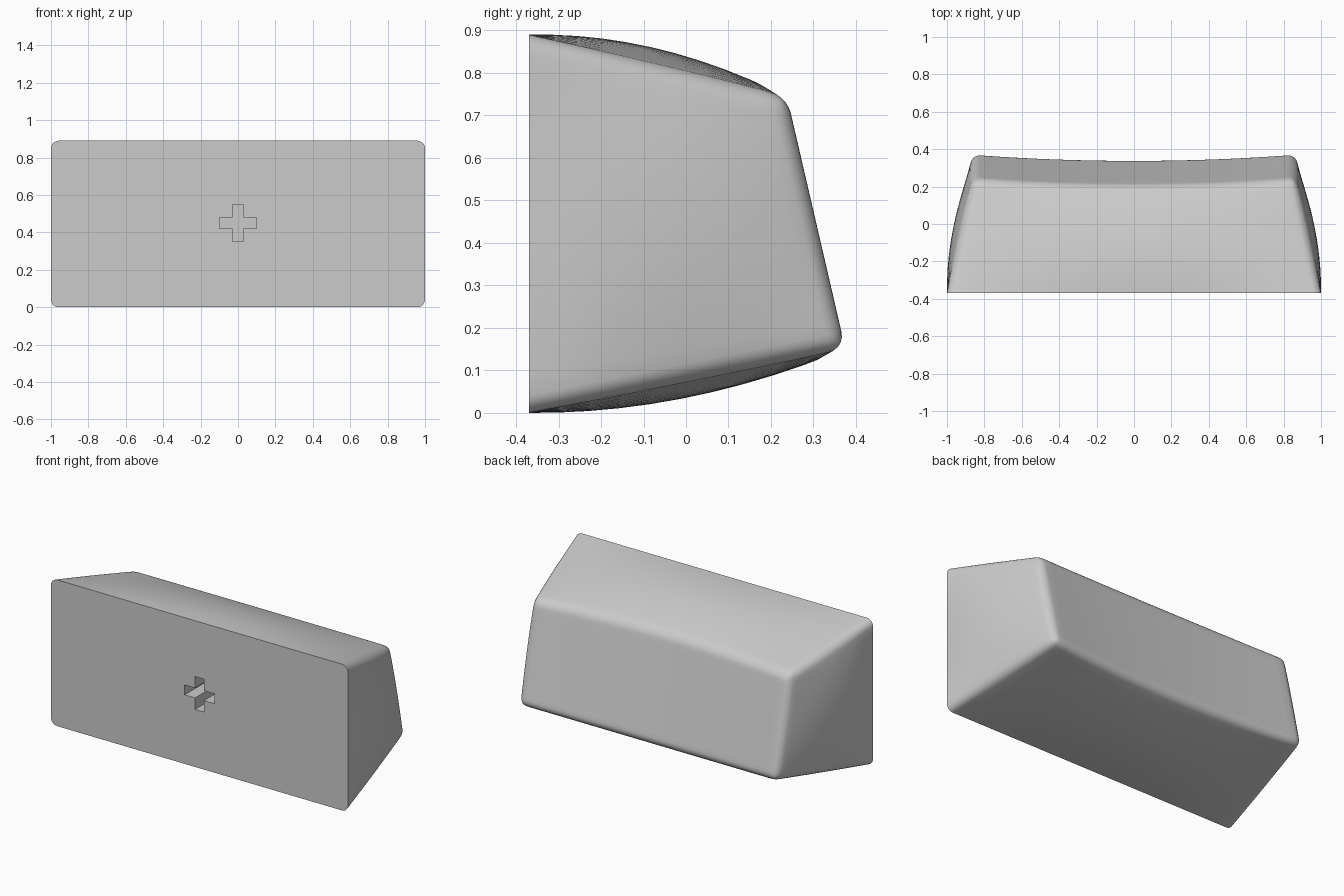
import bpy
import bmesh
from mathutils import Vector

cube = bpy.data.objects.get("Cube")
if cube:
    bpy.data.objects.remove(cube, do_unlink=True)

FRONT, HEIGHT, MID = -0.37, 0.89, 0.445
NX, NZ, NT = 20, 10, 10          # divisions across, up and deep
BOW = 0.036                      # swell of the four side walls

grey = bpy.data.materials.new("light grey plastic")
grey.use_nodes = True
colour = (0.6, 0.6, 0.6, 1)
grey.diffuse_color = colour
grey.node_tree.nodes["Principled BSDF"].inputs["Base Color"].default_value = colour


def make_object(name, bm):
    bmesh.ops.recalc_face_normals(bm, faces=bm.faces)
    mesh = bpy.data.meshes.new(name)
    bm.to_mesh(mesh)
    bm.free()
    obj = bpy.data.objects.new(name, mesh)
    bpy.context.collection.objects.link(obj)
    return obj


def mix(a, b, t):
    return a + (b - a) * t


def back_point(u, v):
    """Slanted, dished rear face; u and v run from -1 to 1."""
    k = (v + 1) / 2
    dish = 1 - u * u
    return Vector((0.865 * u, mix(0.378, 0.24, k) - 0.033 * dish,
                   mix(0.152, 0.745, k) + 0.014 * v * dish))


def wall_point(u, v, t):
    """Straight loft from front to back, swollen between the corners."""
    p = mix(Vector((u, FRONT, MID + MID * v)), back_point(u, v), t)
    swell = 4 * BOW * t * (1 - t)
    if abs(u) == 1:
        p.x += u * swell * (1 - v * v)
    if abs(v) == 1:
        p.z += v * swell * (1 - u * u)
    return p


# Keycap body: front plate, lofted walls and a gridded rear face
bm = bmesh.new()
us = [-1 + 2 * i / NX for i in range(NX + 1)]
vs = [-1 + 2 * j / NZ for j in range(NZ + 1)]
rim = ([(u, -1) for u in us[:-1]] + [(1, v) for v in vs[:-1]]
       + [(u, 1) for u in us[:0:-1]] + [(-1, v) for v in vs[:0:-1]])
rings = [[bm.verts.new(wall_point(u, v, k / NT)) for u, v in rim]
         for k in range(NT + 1)]
count = len(rim)
for a, b in zip(rings, rings[1:]):
    for i in range(count):
        j = (i + 1) % count
        bm.faces.new((a[i], a[j], b[j], b[i]))
bm.faces.new(rings[0])

rear = dict(zip(rim, rings[-1]))
for u in us[1:-1]:
    for v in vs[1:-1]:
        rear[u, v] = bm.verts.new(back_point(u, v))
for u0, u1 in zip(us, us[1:]):
    for v0, v1 in zip(vs, vs[1:]):
        bm.faces.new((rear[u0, v0], rear[u1, v0], rear[u1, v1], rear[u0, v1]))

# Mark the four long corners and the rear rim for rounding
weight = bm.edges.layers.float.new("bevel_weight_edge")
for i in range(count):
    bm.edges.get((rings[-1][i], rings[-1][(i + 1) % count]))[weight] = 1
for i in (0, NX, NX + NZ, 2 * NX + NZ):
    for a, b in zip(rings, rings[1:]):
        bm.edges.get((a[i], b[i]))[weight] = 1
body = make_object("keycap_body", bm)
body.data.materials.append(grey)

bevel = body.modifiers.new("rounded edges", "BEVEL")
bevel.limit_method = "WEIGHT"
bevel.width = 0.04
bevel.segments = 5
bevel.use_clamp_overlap = False

# Cross-shaped stem socket
bm = bmesh.new()
arm, reach = 0.03, 0.1
quarter = [(arm, reach), (arm, arm), (reach, arm)]
outline = []
for turn in range(4):
    outline += quarter
    quarter = [(y, -x) for x, y in quarter]
face = bm.faces.new([bm.verts.new((x, FRONT - 0.1, MID + 0.005 + z)) for x, z in outline])
extruded = bmesh.ops.extrude_face_region(bm, geom=[face])
moved = [g for g in extruded["geom"] if isinstance(g, bmesh.types.BMVert)]
bmesh.ops.translate(bm, verts=moved, vec=(0, 0.3, 0))
socket = make_object("stem_socket_cutter", bm)
socket.data.materials.append(grey)
socket.hide_render = True

cut = body.modifiers.new("stem socket", "BOOLEAN")
cut.object = socket
cut.operation = "DIFFERENCE"
cut.solver = "EXACT"

# Bake the modifiers, drop the cutter and smooth the curved skin
bpy.context.view_layer.objects.active = body
body.select_set(True)
for name in [m.name for m in body.modifiers]:
    bpy.ops.object.modifier_apply(modifier=name)
bpy.data.objects.remove(socket, do_unlink=True)
bpy.ops.object.shade_smooth_by_angle(angle=0.6)
